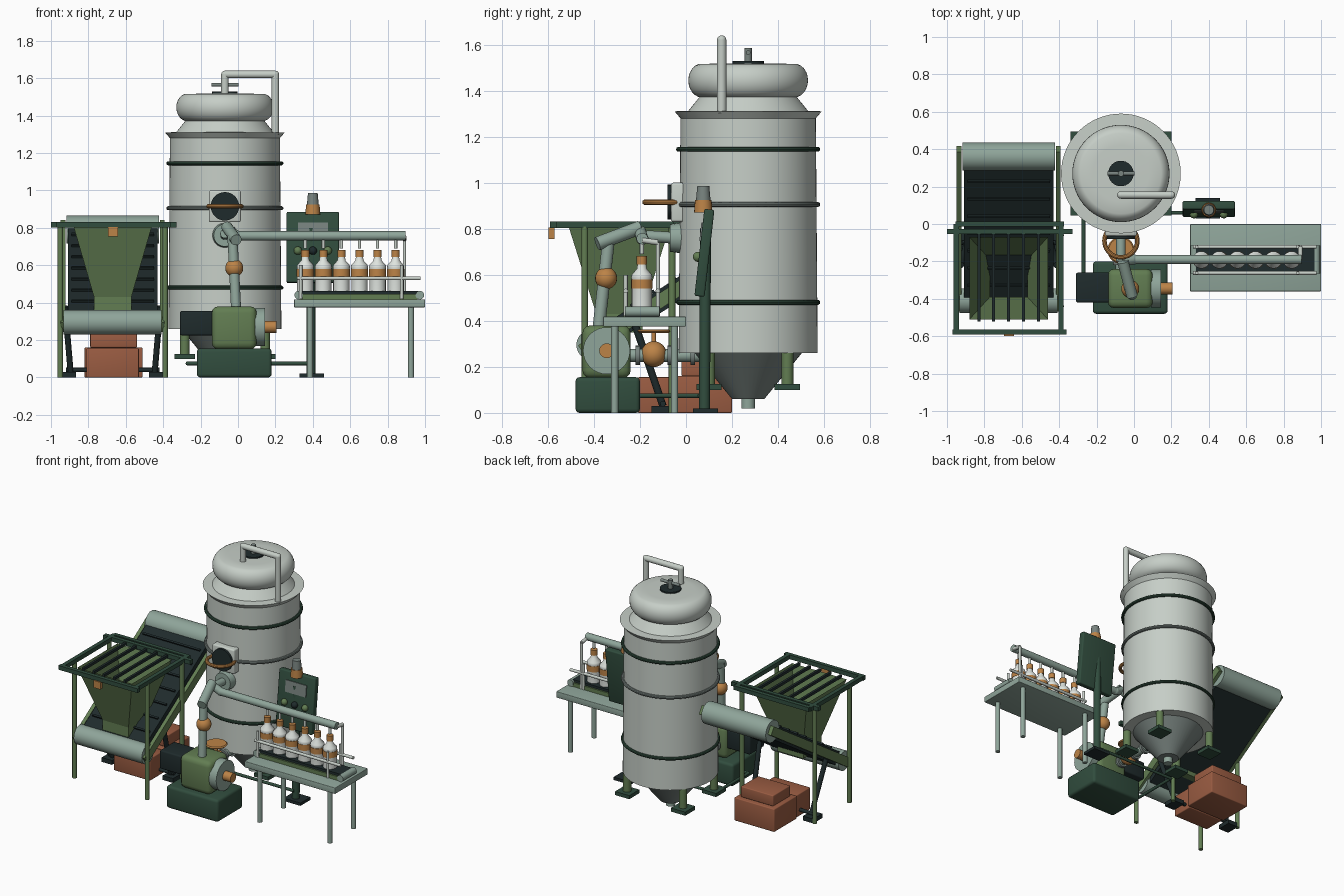
import bpy, bmesh, math
from mathutils import Vector, Matrix

if "Cube" in bpy.data.objects:
    bpy.data.objects.remove(bpy.data.objects["Cube"])


def material(name, hexcode):
    m = bpy.data.materials.new(name)
    c = [int(hexcode[i:i + 2], 16) / 255 for i in (0, 2, 4)]
    m.diffuse_color = [((v + 0.055) / 1.055) ** 2.4 if v > 0.04 else v / 12.92 for v in c] + [1]
    m.use_nodes = True
    m.node_tree.nodes["Principled BSDF"].inputs["Base Color"].default_value = m.diffuse_color
    return m


PALE = material("pale_steel", "c6cec7")
SAGE = material("sage_grey", "8fa59a")
DARK = material("dark_green", "314d3e")
GREEN = material("leaf_green", "627d52")
BLACK = material("near_black", "1f2b2c")
COPPER = material("copper", "bc8347")
BROWN = material("crate_brown", "9a5c42")
STEEL = material("mid_steel", "78837f")
WHITE = material("bottle_white", "dfe4df")


def finish(name, bm, mat, smooth=True):
    bmesh.ops.recalc_face_normals(bm, faces=bm.faces)
    me = bpy.data.meshes.new(name)
    bm.to_mesh(me)
    bm.free()
    me.materials.append(mat)
    if smooth:
        me.polygons.foreach_set("use_smooth", [True] * len(me.polygons))
        me.set_sharp_from_angle(angle=math.radians(35))
    ob = bpy.data.objects.new(name, me)
    bpy.context.collection.objects.link(ob)
    return ob


def box(name, lo, hi, mat, bevel=0.0, rot=None):
    lo, hi = Vector(lo), Vector(hi)
    bm = bmesh.new()
    bmesh.ops.create_cube(bm, size=1, matrix=Matrix.Diagonal((*(hi - lo), 1)))
    if bevel:
        bmesh.ops.bevel(bm, geom=bm.edges[:], offset=bevel, segments=3, affect='EDGES', profile=0.5)
    if rot:
        bm.transform(rot)
    bm.transform(Matrix.Translation((lo + hi) / 2))
    return finish(name, bm, mat, bevel > 0)


def rod(name, p, q, r, mat, r2=None, seg=20):
    p, q = Vector(p), Vector(q)
    d = q - p
    m = Matrix.Translation((p + q) / 2) @ d.to_track_quat('Z', 'Y').to_matrix().to_4x4()
    bm = bmesh.new()
    bmesh.ops.create_cone(bm, cap_ends=True, segments=seg, radius1=r, radius2=r if r2 is None else r2,
                          depth=d.length, matrix=m)
    return finish(name, bm, mat)


def ball(name, c, r, mat):
    bm = bmesh.new()
    bmesh.ops.create_uvsphere(bm, u_segments=20, v_segments=12, radius=r, matrix=Matrix.Translation(c))
    return finish(name, bm, mat)


def lathe(name, c, profile, mat, seg=48):
    """Spin (radius, height) points about the vertical through c."""
    bm = bmesh.new()
    vs = [bm.verts.new((r, 0, z)) for r, z in profile]
    es = [bm.edges.new(e) for e in zip(vs, vs[1:])]
    bmesh.ops.spin(bm, geom=vs + es, cent=(0, 0, 0), axis=(0, 0, 1), angle=2 * math.pi, steps=seg)
    bmesh.ops.remove_doubles(bm, verts=bm.verts, dist=1e-5)
    bm.transform(Matrix.Translation(c))
    return finish(name, bm, mat)


def ring(name, c, R, r, mat):
    pts = [(R + r * math.cos(i * math.pi / 5), r * math.sin(i * math.pi / 5)) for i in range(11)]
    return lathe(name, c, pts, mat)


def pipe(name, pts, r, mat):
    for a, b in zip(pts, pts[1:]):
        rod(name, a, b, r, mat)
    for p in pts[1:-1]:
        ball(name + "_elbow", p, r, mat)


# --- Tank: shell, flared rim, cone, neck and bulging lid
TX, TY = -0.07, 0.27
T = (TX, TY, 0)
lathe("tank_body", T, [(0, .26), (.302, .26), (.294, 1.29), (0, 1.29)], PALE, 64)
lathe("tank_rim", T, [(.29, 1.275), (.32, 1.31), (.26, 1.312), (.205, 1.38), (0, 1.38)], PALE, 64)
lathe("tank_cone", T, [(.235, .262), (.07, .06), (0, .06)], STEEL)
rod("drain_stub", (TX, TY, .02), (TX, TY, .07), .03, SAGE)
lid = [(.20 + .06 * math.cos(a), 1.444 + .074 * math.sin(a))
       for a in [math.radians(-90 + 15 * i) for i in range(12)]]
lathe("tank_lid", T, [(0, 1.37)] + lid + [(.15, 1.517), (0, 1.52)], PALE, 64)
for z, m in ((.48, DARK), (.905, STEEL), (1.145, DARK)):
    ring("tank_band", (TX, TY, z), .302, .011, m)
rod("lid_hatch", (TX, TY, 1.51), (TX, TY, 1.528), .068, BLACK, seg=32)
rod("lid_stem", (TX, TY, 1.52), (TX, TY, 1.585), .016, STEEL)
rod("lid_handle", (TX - .072, TY, 1.565), (TX + .072, TY, 1.565), .01, STEEL)
pipe("vent_pipe", [(TX, .155, 1.5), (TX, .155, 1.62), (.2, .155, 1.62), (.2, .155, 1.30)], .02, PALE)
for sx in (-1, 1):
    for sy in (-1, 1):
        x, y = TX + sx * .215, TY + sy * .17
        rod("tank_leg", (x, y, .11), (x, y, .45), .026, GREEN)
        box("tank_foot", (x - .055, y - .055, .1), (x + .055, y + .055, .125), DARK)

# --- Manhole with copper hand wheel, and side outlet
box("manhole_plate", (TX - .085, -.065, .83), (TX + .085, .02, 1.0), PALE, .01)
rod("manhole_cover", (TX, -.08, .915), (TX, -.04, .915), .076, BLACK, seg=32)
ring("manhole_wheel", (TX, -.09, .915), .088, .012, COPPER)
rod("side_flange", (TX, -.07, .76), (TX, .0, .76), .06, SAGE, .07)
rod("side_stub", (TX, -.2, .77), (TX, -.05, .76), .025, SAGE)

# --- Bottom valve line
rod("outlet_line", (TX, .2, .25), (TX, -.3, .25), .028, SAGE)
for y in (-.07, -.21, .03):
    rod("outlet_flange", (TX, y - .01, .25), (TX, y + .01, .25), .042, STEEL)
ball("outlet_valve", (TX, -.14, .255), .056, COPPER)
rod("valve_stem", (TX, -.14, .28), (TX, -.14, .355), .01, COPPER)
lathe("valve_wheel", (TX, -.14, .355), [(0, -.007), (.065, -.007), (.072, 0), (.065, .007), (0, .007)], COPPER)

# --- Pump
box("pump_base", (-.22, -.48, 0), (.18, -.2, .155), DARK, .018)
box("pump_body", (-.14, -.45, .15), (.1, -.24, .38), GREEN, .035)
box("pump_motor", (-.31, -.42, .225), (-.12, -.26, .355), BLACK, .01)
rod("pump_head", (.09, -.345, .27), (.145, -.345, .27), .102, SAGE, seg=32)
rod("pump_shaft", (.14, -.345, .27), (.205, -.345, .27), .032, COPPER)
rod("pump_riser", (-.01, -.38, .36), (-.03, -.335, .76), .027, SAGE)
ball("riser_valve", (-.02, -.347, .585), .048, COPPER)
rod("riser_crossover", (-.01, -.385, .735), (-.06, -.2, .805), .03, SAGE)
pipe("cable_duct", [(.39, .06, .075), (-.27, .06, .075), (-.27, -.3, .075), (-.2, -.3, .075)], .01, DARK)

# --- Control panel on a post
box("panel_foot", (.33, .03, 0), (.46, .14, .02), BLACK)
rod("panel_post", (.39, .08, .01), (.39, .085, .8), .024, DARK)
tilt = Matrix.Rotation(math.radians(-6.5), 4, 'X')
C = Vector((.40, .08, .695))
box("panel_box", C - Vector((.14, .022, .19)), C + Vector((.14, .022, .19)), DARK, .008, tilt)
s = C + tilt @ Vector((0, -.024, .09))
box("panel_screen", s - Vector((.08, .004, .04)), s + Vector((.08, .004, .04)), STEEL, 0, tilt)
for dx in (-.08, 0, .08):
    ball("panel_knob", C + tilt @ Vector((dx, -.026, -.02)), .022, GREEN if dx else BLACK)
rod("beacon_base", (.4, .075, .87), (.4, .075, .925), .04, COPPER, .036)
rod("beacon_lamp", (.4, .075, .92), (.4, .075, .985), .032, STEEL, .026)

# --- Bottling table
box("table_top", (.3, -.36, .375), (1.0, 0, .418), SAGE, .004)
for x in (.385, .925):
    for y in (-.31, -.05):
        rod("table_leg", (x, y, 0), (x, y, .38), .016, SAGE)
box("bottle_belt_bed", (.33, -.26, .415), (.96, -.12, .445), GREEN)
box("bottle_belt", (.32, -.25, .44), (.97, -.13, .462), BLACK)
for x in (.325, .972):
    rod("belt_roller", (x, -.265, .44), (x, -.115, .44), .023, SAGE)
for y in (-.262, -.122):
    rod("guide_rail", (.315, y, .53), (.975, y, .53), .01, PALE)
    for x in (.335, .875):
        rod("rail_post", (x, y, .42), (x, y, .6), .009, PALE)
rod("arm_post", (.89, -.122, .42), (.89, -.122, .74), .009, PALE)
rod("arm_bracket", (.89, -.122, .74), (.89, -.19, .75), .012, PALE)
rod("filler_arm", (.0, -.19, .757), (.895, -.19, .757), .025, SAGE)
ball("filler_elbow", (.0, -.19, .757), .027, SAGE)
pipe("filler_link", [(.0, -.19, .757), (-.06, -.2, .79)], .026, SAGE)
for i in range(6):
    x, y = .36 + .0965 * i, -.192
    lathe("bottle", (x, y, 0), [(0, .46), (.044, .46), (.044, .58), (.046, .59), (.043, .602),
                                (.022, .625), (.018, .65), (0, .65)], WHITE, 20)
    rod("bottle_label", (x, y, .54), (x, y, .58), .0465, COPPER)
    rod("bottle_cap", (x, y, .645), (x, y, .682), .022, COPPER)
    rod("filler_nozzle", (x, y, .69), (x, y, .745), .009, PALE)

# --- Hopper with grate and frame
HX, HY = -.67, -.29
bm = bmesh.new()
rings = [[bm.verts.new((HX + sx * w, HY + sy * d, z)) for sx, sy in ((-1, -1), (1, -1), (1, 1), (-1, 1))]
         for w, d, z in ((.21, .22, .81), (.1, .1, .43), (.1, .1, .35))]
for a, b in zip(rings, rings[1:]):
    for i in range(4):
        bm.faces.new((a[i], a[(i + 1) % 4], b[(i + 1) % 4], b[i]))
bm.faces.new(rings[-1])
finish("hopper", bm, GREEN, False)
box("frame_front", (-.97, -.59, .803), (-.36, -.563, .832), DARK)
for y, w in ((-.04, .335), (0, .29)):
    box("frame_back", (HX - w + .005, y - .014, .803), (HX + w + .005, y + .014, .832), DARK)
for s in (-1, 1):
    x = HX + s * .28
    box("frame_side", (x - .014, -.58, .803), (x + .014, 0, .832), DARK)
    for y in (-.44, -.06):
        rod("hopper_leg", (x, y, 0), (x, y, .81), .015, GREEN)
for i in range(5):
    x = HX - .16 + .08 * i
    box("grate_bar", (x - .008, -.52, .808), (x + .008, -.05, .826), BLACK)
box("frame_tag", (-.695, -.598, .755), (-.642, -.572, .805), COPPER)

# --- Inclined belt conveyor below the hopper
lo, hi = Vector((HX, -.41, .295)), Vector((HX, .36, .79))
rod("lower_roller", lo - Vector((.262, 0, 0)), lo + Vector((.262, 0, 0)), .066, SAGE, seg=32)
rod("upper_roller", hi - Vector((.248, 0, 0)), hi + Vector((.248, 0, 0)), .075, SAGE, seg=32)
slope = math.atan2(hi.z - lo.z, hi.y - lo.y)
turn = Matrix.Rotation(slope, 4, 'X')
mid, half = (lo + hi) / 2, (hi - lo).length / 2
box("conveyor_belt", mid - Vector((.24, half, .045)), mid + Vector((.24, half, .045)), BLACK, 0, turn)
for i in range(7):
    c = mid + turn @ Vector((0, -half + .13 + .11 * i, .05))
    box("belt_cleat", c - Vector((.22, .006, .008)), c + Vector((.22, .006, .008)), BLACK, 0, turn)
for s in (-1, 1):
    off = Vector((s * .265, 0, 0))
    box("conveyor_rail", mid + off - Vector((.013, half + .05, .03)),
        mid + off + Vector((.013, half + .05, .03)), GREEN, 0, turn)
    x = HX + s * .235
    rod("conveyor_brace", (x + s * .02, -.22, .38), (x - s * .01, -.1, .03), .016, BLACK)
    box("conveyor_foot", (x - .04, -.15, 0), (x + .04, -.05, .03), BLACK)
rod("foot_tie", (HX - .25, -.1, .04), (HX + .25, -.1, .04), .012, BLACK)

# --- Crates
box("crate_back", (-.82, -.05, 0), (-.51, .2, .16), BROWN, .006)
box("crate_front", (-.81, -.21, 0), (-.53, -.055, .155), BROWN, .006)
box("crate_top", (-.79, -.02, .16), (-.54, .17, .235), BROWN, .006)
